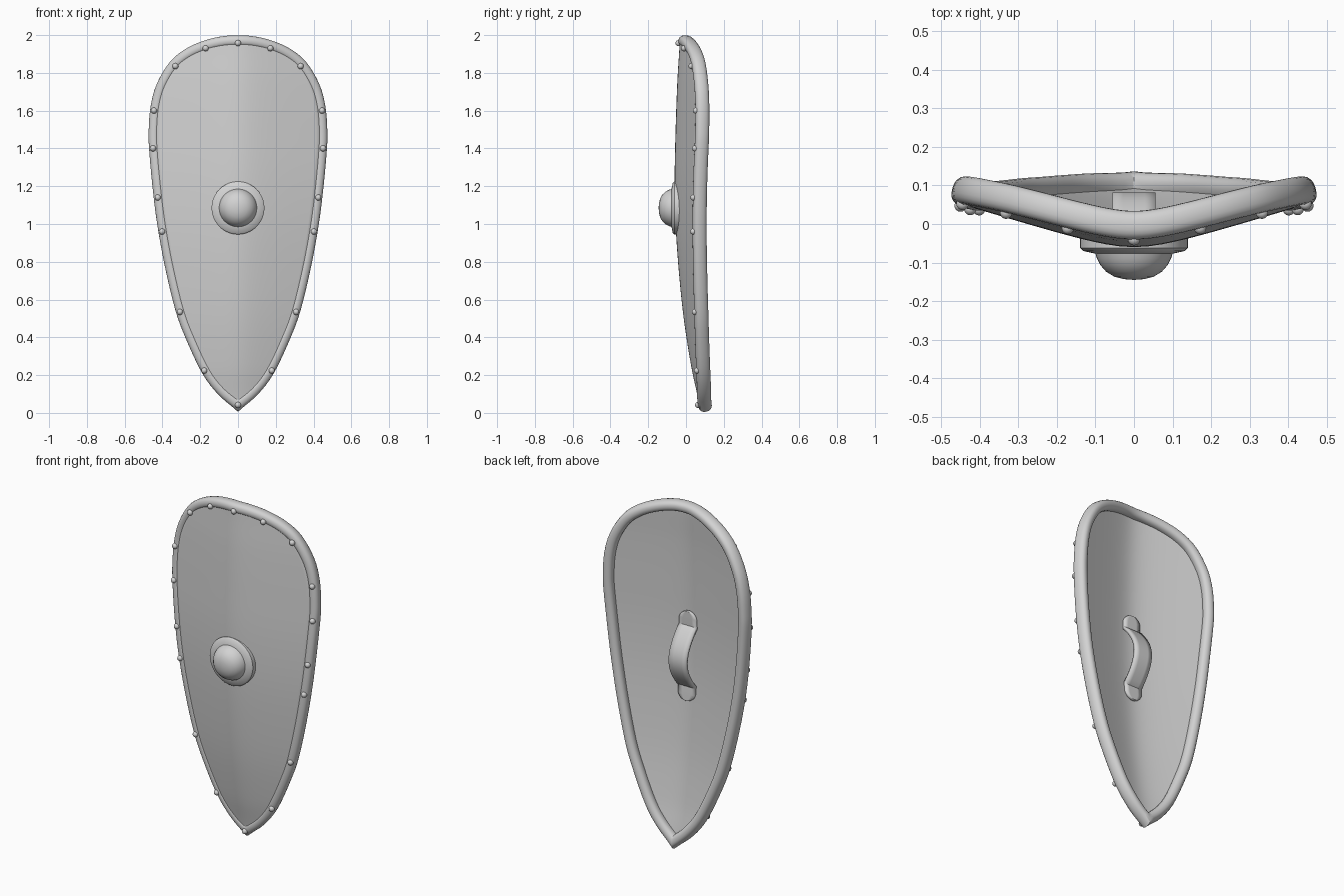
import bpy, bmesh, math
from mathutils import Vector

if "Cube" in bpy.data.objects:
    bpy.data.objects.remove(bpy.data.objects["Cube"])

metal = bpy.data.materials.new("light grey")
metal.diffuse_color = (0.65, 0.65, 0.65, 1)
metal.use_nodes = True
metal.node_tree.nodes["Principled BSDF"].inputs["Base Color"].default_value = metal.diffuse_color


def catmull(p0, p1, p2, p3, t):
    return 0.5 * (2 * p1 + (p2 - p0) * t + (2 * p0 - 5 * p1 + 4 * p2 - p3) * t * t
                  + (3 * p1 - p0 - 3 * p2 + p3) * t ** 3)


# Curved shield surface: y of the front as a function of x and z
SPINE = [0.075, 0.027, -0.012, -0.038, -0.055, -0.06, -0.055, -0.046, -0.032]


def surf(x, z):
    f = min(max(z / 0.25, 0), 7.999)
    i = int(f)
    g = lambda k: SPINE[min(max(k, 0), 8)]
    y = catmull(g(i - 1), g(i), g(i + 1), g(i + 2), f - i)
    return y + 0.31 * (math.hypot(x, 0.1) - 0.1)


def normal(x, z, e=0.01):
    return Vector((-(surf(x + e, z) - surf(x - e, z)) / (2 * e), 1,
                   -(surf(x, z + e) - surf(x, z - e)) / (2 * e))).normalized()


def make(name, verts, faces, thick=0, angle=40):
    me = bpy.data.meshes.new(name)
    bm = bmesh.new()
    vs = [bm.verts.new(v) for v in verts]
    for f in faces:
        bm.faces.new([vs[i] for i in f])
    bmesh.ops.remove_doubles(bm, verts=bm.verts, dist=1e-5)
    bmesh.ops.recalc_face_normals(bm, faces=bm.faces)
    if thick:  # open sheets face the front, then thicken backwards
        bm.normal_update()
        if sum(f.normal.y * f.calc_area() for f in bm.faces) > 0:
            bmesh.ops.reverse_faces(bm, faces=bm.faces)
    bm.to_mesh(me)
    bm.free()
    ob = bpy.data.objects.new(name, me)
    bpy.context.collection.objects.link(ob)
    me.materials.append(metal)
    if thick:
        m = ob.modifiers.new("thickness", 'SOLIDIFY')
        m.thickness = thick
        m.offset = -1
    bpy.ops.object.select_all(action='DESELECT')
    ob.select_set(True)
    bpy.context.view_layer.objects.active = ob
    bpy.ops.object.shade_smooth_by_angle(angle=math.radians(angle))
    return ob


def grid_faces(rows, cols, wrap_r=False, wrap_c=False):
    return [(r * cols + c, r * cols + (c + 1) % cols,
             (r + 1) % rows * cols + (c + 1) % cols, (r + 1) % rows * cols + c)
            for r in range(rows if wrap_r else rows - 1)
            for c in range(cols if wrap_c else cols - 1)]


# Right half of the rim centre line, tip to top
half = [(0, .042), (.09, .115), (.17, .22), (.255, .4), (.31, .55), (.365, .78),
        (.405, 1.0), (.43, 1.2), (.448, 1.4), (.45, 1.5), (.44, 1.62), (.41, 1.73),
        (.345, 1.84), (.265, 1.905), (.17, 1.946), (.08, 1.966), (0, 1.97)]
ctrl = [Vector(p) for p in [(-.08, -.02)] + half + [(-.08, 1.966)]]
line = [catmull(*ctrl[i:i + 4], s / 4) for i in range(len(half) - 1) for s in range(4)]
line.append(Vector(half[-1]))

# Body: thin bowed board filling the rim line
COLS = 25
verts = []
for p in line:
    for c in range(COLS):
        x = p.x * (2 * c / (COLS - 1) - 1)
        verts.append((x, surf(x, p.y), p.y))
make("shield_body", verts, grid_faces(len(line), COLS), thick=0.03)

# Rim: rounded section swept round the outline
loop = line + [Vector((-p.x, p.y)) for p in reversed(line[1:-1])]
SEC = 20
n = len(loop)
verts = []
for i, p in enumerate(loop):
    d = loop[(i + 1) % n] - loop[i - 1]
    nrm = normal(p.x, p.y)
    ds = Vector((d.x, surf(*loop[(i + 1) % n]) - surf(*loop[i - 1]), d.y))
    out = ds.cross(nrm).normalized()
    if out.dot(Vector((p.x, 0, p.y - 1))) < 0:
        out = -out
    a = 0.041 if i == 0 else 0.03
    centre = Vector((p.x, surf(p.x, p.y), p.y)) + nrm * 0.03
    for k in range(SEC):
        t = 2 * math.pi * k / SEC
        u, w = math.cos(t), math.sin(t)
        u = math.copysign(abs(u) ** 0.85, u)
        w = math.copysign(abs(w) ** 0.85, w)
        verts.append(centre + out * a * u + nrm * 0.037 * w)
make("rim", verts, grid_faces(n, SEC, True, True), angle=50)

# Boss: lathed flange and dome
profile = [(0, -.03), (.14, -.03), (.14, -.062), (.132, -.07), (.1, -.077), (.096, -.09),
           (.087, -.107), (.072, -.124), (.05, -.137), (.025, -.143), (0, -.145)]
SEG = 40
verts = [(r * math.cos(2 * math.pi * k / SEG), y, 1.085 + r * math.sin(2 * math.pi * k / SEG))
         for r, y in profile for k in range(SEG)]
make("boss", verts, grid_faces(len(profile), SEG, wrap_c=True), angle=35)

# Handle: arched strap with rounded tabs
Z0, Z1, A0, A1, HW = 0.83, 1.35, 0.92, 1.26, 0.055
zs = [Z0 + HW * (1 - math.cos(math.pi / 2 * k / 6)) for k in range(6)]
zs += [A0 + (A1 - A0) * k / 24 for k in range(25)]
zs += [Z1 - HW * (1 - math.cos(math.pi / 2 * k / 6)) for k in range(5, -1, -1)]
verts = []
for z in zs:
    d = max(0, HW - min(z - Z0, Z1 - z))
    hw = math.sqrt(max(HW * HW - d * d, 0)) + 0.001
    u = min(max((z - A0) / (A1 - A0), 0), 1)
    y = surf(0, z) + 0.028 + 0.094 * math.sin(math.pi * u) ** 0.9
    verts += [(hw * c, y, z) for c in (-1, -.5, 0, .5, 1)]
make("handle", verts, grid_faces(len(zs), 5), thick=0.018)

# Rivets round the rim
spots = [(0, 1.957), (.17, 1.93), (.33, 1.835), (.443, 1.6), (.448, 1.4), (.423, 1.14),
         (.4, .96), (.306, .535), (.177, .225), (0, .043)]
for x, z in spots:
    for s in ((1, -1) if x else (1,)):
        loc = Vector((s * x, surf(x, z), z)) - normal(s * x, z) * 0.006
        bpy.ops.mesh.primitive_uv_sphere_add(segments=16, ring_count=10, radius=0.016, location=loc)
        ob = bpy.context.object
        ob.name = "rivet"
        ob.data.materials.append(metal)
        bpy.ops.object.shade_smooth()
